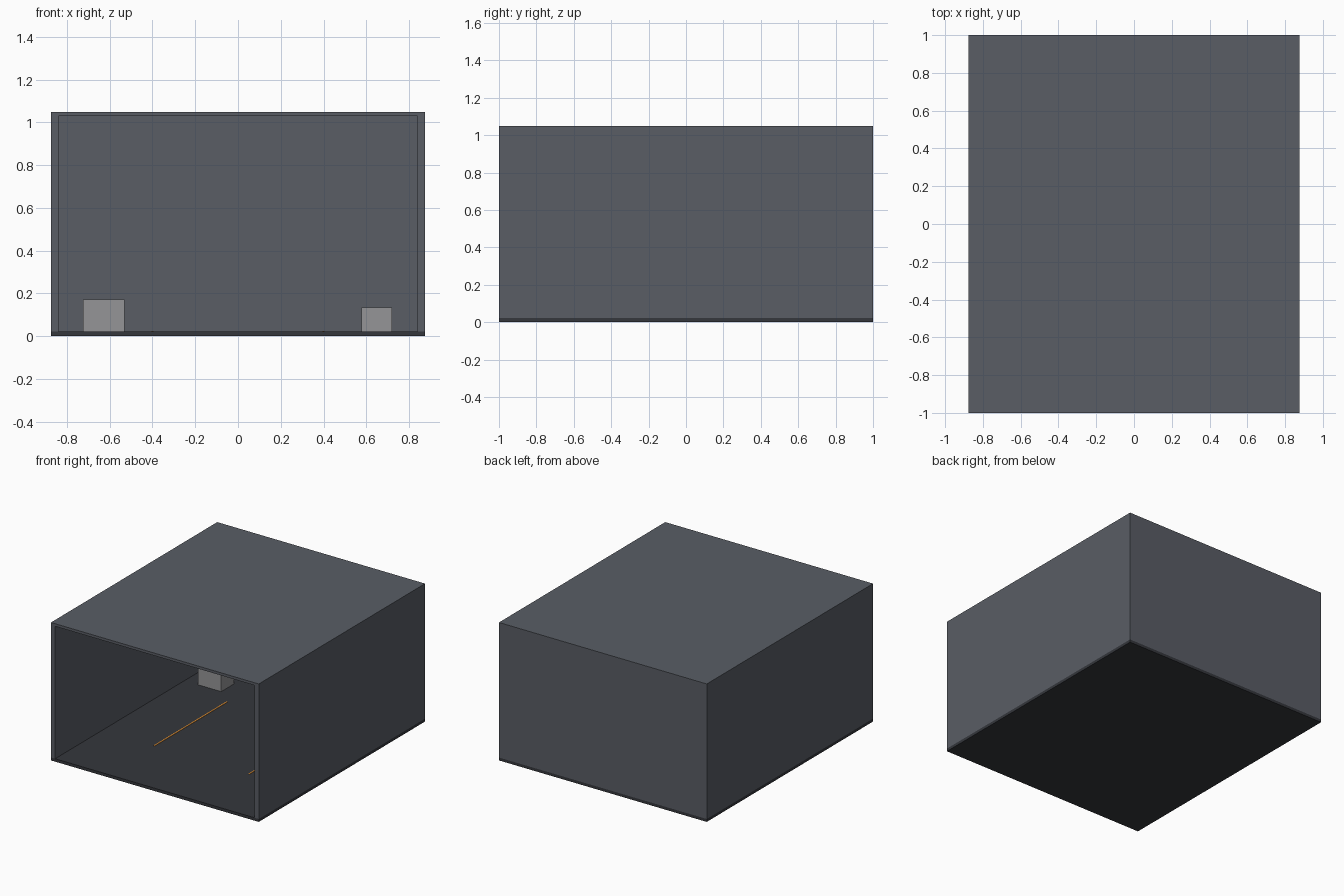
import bpy

if "Cube" in bpy.data.objects:
    bpy.data.objects.remove(bpy.data.objects["Cube"])

W, D, H = 0.875, 1.0, 1.05          # half width, half depth, height
FLOOR, ROOF, WALL = 0.022, 0.02, 0.035


def material(name, rgb):
    m = bpy.data.materials.new(name)
    m.diffuse_color = (*rgb, 1)
    m.use_nodes = True
    m.node_tree.nodes["Principled BSDF"].inputs["Base Color"].default_value = m.diffuse_color
    return m


def box(name, x, y, z, mat):
    """Box from (min, max) ranges along each axis."""
    ranges = (x, y, z)
    bpy.ops.mesh.primitive_cube_add(size=1, location=[(a + b) / 2 for a, b in ranges])
    ob = bpy.context.object
    ob.name = name
    ob.scale = [b - a for a, b in ranges]
    bpy.ops.object.transform_apply(location=False, rotation=False, scale=True)
    ob.data.materials.append(mat)
    return ob


wall_mat = material("wall_grey", (0.10, 0.11, 0.13))
floor_mat = material("floor_dark", (0.035, 0.038, 0.045))
crate_mat = material("crate_grey", (0.30, 0.30, 0.31))
line_mat = material("line_orange", (0.85, 0.32, 0.04))

# Shell: floor, roof, back wall and side walls, open at the front
box("floor", (-W, W), (-D, D), (0, FLOOR), floor_mat)
box("roof", (-W, W), (-D, D), (H - ROOF, H), wall_mat)
box("back_wall", (-W + WALL, W - WALL), (D - WALL, D), (FLOOR, H - ROOF), wall_mat)
for side, s in (("left", -1), ("right", 1)):
    xs = sorted((s * W, s * (W - WALL)))
    box(side + "_wall", xs, (-D, D), (FLOOR, H - ROOF), wall_mat)
    # Thin painted floor lines
    box(side + "_floor_line", (s * 0.4 - 0.005, s * 0.4 + 0.005), (-0.44, 0.44),
        (FLOOR, FLOOR + 0.003), line_mat)

# Storage crates on the floor near the back
box("large_crate", (-0.725, -0.53), (0.555, 0.71), (FLOOR, 0.172), crate_mat)
box("small_crate", (0.577, 0.72), (0.56, 0.69), (FLOOR, 0.135), crate_mat)
